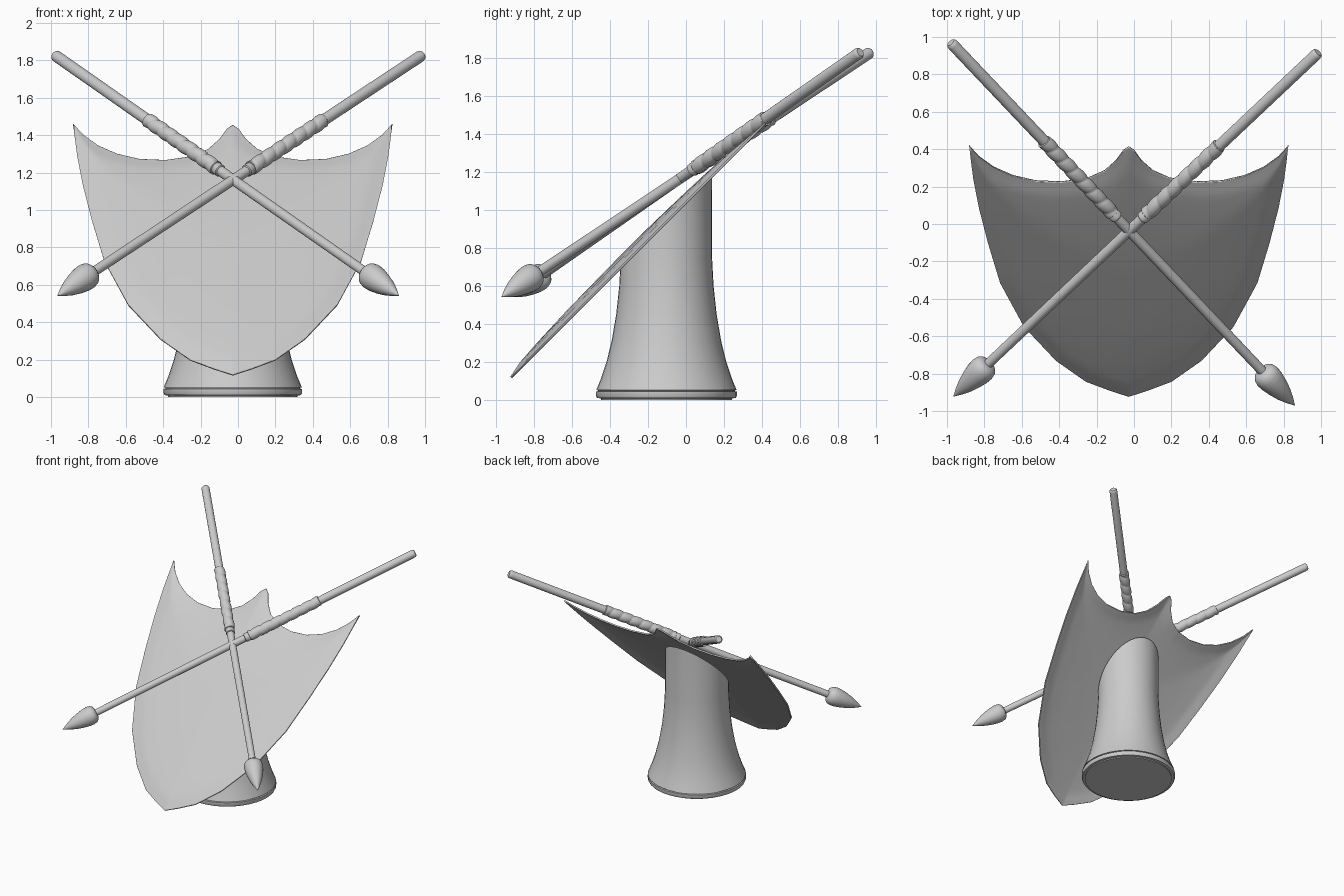
import bpy, bmesh, math
from mathutils import Vector
from mathutils.geometry import intersect_point_line

if "Cube" in bpy.data.objects:
    bpy.data.objects.remove(bpy.data.objects["Cube"])

CX = -0.028           # shared symmetry line of shield and pedestal
PLANE = 1.037         # shield lies on the plane z = y + PLANE


def finish(bm, name, angle=40):
    bmesh.ops.remove_doubles(bm, verts=bm.verts, dist=1e-5)
    bmesh.ops.recalc_face_normals(bm, faces=bm.faces)
    me = bpy.data.meshes.new(name)
    bm.to_mesh(me)
    bm.free()
    ob = bpy.data.objects.new(name, me)
    bpy.context.collection.objects.link(ob)
    bpy.ops.object.select_all(action='DESELECT')
    ob.select_set(True)
    bpy.context.view_layer.objects.active = ob
    bpy.ops.object.shade_smooth_by_angle(angle=math.radians(angle))
    return ob


def lathe(profile, seg, bump=None):
    """Closed solid of revolution from (radius, z) pairs; bump(z, turn) adds radius."""
    bm = bmesh.new()
    rings = []
    for r, z in profile:
        ring = []
        for i in range(seg):
            a = 2 * math.pi * i / seg
            rr = r + (bump(z, i / seg) if bump else 0)
            ring.append(bm.verts.new((rr * math.cos(a), rr * math.sin(a), z)))
        rings.append(ring)
    for p, q in zip(rings, rings[1:]):
        for i in range(seg):
            j = (i + 1) % seg
            bm.faces.new((p[i], p[j], q[j], q[i]))
    bm.faces.new(rings[0][::-1])
    bm.faces.new(rings[-1])
    return bm


def interp(pts, x):
    for (x0, y0), (x1, y1) in zip(pts, pts[1:]):
        if x <= x1:
            return y0 + (y1 - y0) * (x - x0) / (x1 - x0)
    return pts[-1][1]


# pedestal: flared column cut off along the shield plane
bm = lathe([(0.345, 0), (0.345, 0.008), (0.365, 0.01), (0.37, 0.02), (0.37, 0.043),
            (0.36, 0.046), (0.36, 0.05), (0.369, 0.052), (0.366, 0.06), (0.345, 0.11),
            (0.315, 0.2), (0.288, 0.31), (0.264, 0.45), (0.248, 0.6), (0.24, 0.75),
            (0.238, 1.3)], 40)
bmesh.ops.translate(bm, verts=bm.verts, vec=(CX, -0.103, 0))
cut = bmesh.ops.bisect_plane(bm, geom=bm.verts[:] + bm.edges[:] + bm.faces[:],
                             plane_co=(0, 0, PLANE + 0.01), plane_no=(0, -1, 1), clear_outer=True)
bmesh.ops.holes_fill(bm, edges=[e for e in bm.edges if e.is_boundary])
finish(bm, "pedestal", 35)

# shield: half outline as top and lower curves of (half width, height)
TOP = [(0, 1.45), (0.03, 1.43), (0.07, 1.375), (0.13, 1.322), (0.22, 1.282), (0.36, 1.262),
       (0.5, 1.268), (0.62, 1.296), (0.72, 1.34), (0.8, 1.397), (0.853, 1.455)]
LOW = [(0, 0.118), (0.10, 0.15), (0.228, 0.198), (0.388, 0.31), (0.559, 0.491), (0.687, 0.726),
       (0.752, 0.94), (0.80, 1.126), (0.83, 1.28), (0.853, 1.455)]
RISE = [(0, 0), (0.02, 0.004), (0.08, 0.018), (0.2, 0.027), (0.4, 0.036), (0.65, 0.042)]
S2 = math.sqrt(2)
segs = []
for curve in (TOP, LOW):
    flat = [Vector((u, z * S2, 0)) for u, z in curve]
    segs += list(zip(flat, flat[1:]))


def edge_distance(u, z):
    p, best = Vector((u, z * S2, 0)), 9
    for a, b in segs:
        q, t = intersect_point_line(p, a, b)
        q = a.lerp(b, min(1, max(0, t)))
        best = min(best, (p - q).length)
    return best


half = sorted({round(u, 3) for u, z in TOP + LOW} | {0.015, 0.28, 0.44, 0.65, 0.842})
ROWS = 28
bm = bmesh.new()
cols = []
for u in [-u for u in half[:0:-1]] + half:
    lo, hi = interp(LOW, abs(u)), interp(TOP, abs(u))
    col = []
    for k in range(ROWS + 1):
        t = 0.5 - 0.5 * math.cos(math.pi * k / ROWS)
        z = lo + (hi - lo) * t
        h = interp(RISE, edge_distance(abs(u), z)) / S2
        col.append(bm.verts.new((CX + u, z - PLANE - h, z + h)))
    cols.append(col)
for a, b in zip(cols, cols[1:]):
    for k in range(ROWS):
        bm.faces.new((a[k], b[k], b[k + 1], a[k + 1]))
bmesh.ops.remove_doubles(bm, verts=bm.verts, dist=1e-5)
shield = finish(bm, "shield", 35)
solid = shield.modifiers.new("thickness", 'SOLIDIFY')
solid.thickness = 0.012
solid.offset = 0

# crossed spears, each built along +z from butt to tip
HEAD = [(0.03, 0.285), (0.052, 0.278), (0.066, 0.262), (0.072, 0.235), (0.07, 0.2),
        (0.06, 0.15), (0.046, 0.1), (0.026, 0.05), (0.001, 0)]
for side, butt, tip in (("left", (-0.975, 0.965, 1.825), (0.86, -0.97, 0.542)),
                        ("right", (0.98, 0.912, 1.825), (-0.965, -0.922, 0.542))):
    butt, tip = Vector(butt), Vector(tip)
    length = (tip - butt).length
    turn = (tip - butt).to_track_quat('Z', 'Y')
    g0, g1 = 0.27 * length, 0.468 * length
    turns = 7

    def wrap(z, a):
        return 0.008 * math.sqrt(abs(math.sin(math.pi * (turns * (z - g0) / (g1 - g0) + a))))

    n = turns * 12
    grip = [(0.03, g0 - 0.002)] + [(0.033, g0 + (g1 - g0) * i / n) for i in range(n + 1)] \
        + [(0.03, g1 + 0.002)]
    parts = {
        "shaft": lathe([(0.022, -0.008), (0.029, 0), (0.031, 0.012), (0.031, g0),
                        (0.028, g1), (0.026, length - 0.2)], 20),
        "grip_wrap": lathe(grip, 24, wrap),
        "grip_collar": lathe([(0.03, g1 - 0.004), (0.034, g1), (0.034, g1 + 0.035),
                              (0.028, g1 + 0.04)], 20),
        "head": lathe([(r, length - d) for r, d in HEAD], 24),
    }
    for part, pbm in parts.items():
        ob = finish(pbm, f"{side}_spear_{part}", 45)
        ob.rotation_mode = 'QUATERNION'
        ob.rotation_quaternion = turn
        ob.location = butt
